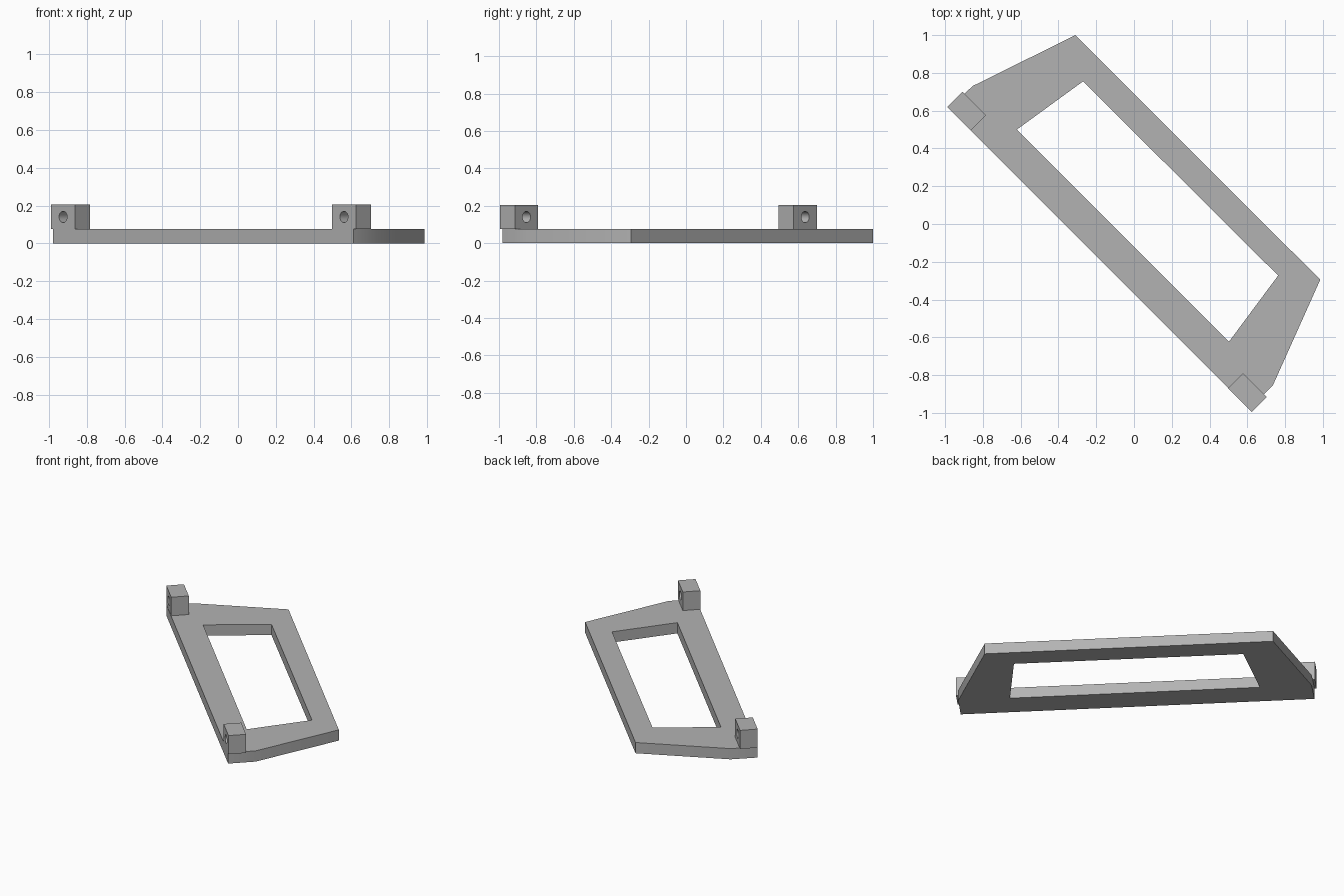
import bpy
import bmesh
from math import radians
from mathutils import Matrix, Vector

if "Cube" in bpy.data.objects:
    bpy.data.objects.remove(bpy.data.objects["Cube"], do_unlink=True)

PLATE_TOP = 0.075
LUG_TOP = 0.205

grey = bpy.data.materials.new("plain grey")
grey.use_nodes = True
grey.diffuse_color = (0.45, 0.45, 0.45, 1)
grey.node_tree.nodes["Principled BSDF"].inputs["Base Color"].default_value = (0.45, 0.45, 0.45, 1)


def add_object(name, bm):
    bmesh.ops.recalc_face_normals(bm, faces=bm.faces)
    mesh = bpy.data.meshes.new(name)
    bm.to_mesh(mesh)
    bm.free()
    mesh.materials.append(grey)
    obj = bpy.data.objects.new(name, mesh)
    bpy.context.collection.objects.link(obj)
    return obj


def prism(name, outline, z0, z1):
    """Extrude a flat outline from z0 up to z1."""
    bm = bmesh.new()
    base = bm.faces.new([bm.verts.new((x, y, z0)) for x, y in outline])
    top = bmesh.ops.extrude_face_region(bm, geom=[base])["geom"]
    verts = [v for v in top if isinstance(v, bmesh.types.BMVert)]
    bmesh.ops.translate(bm, verts=verts, vec=(0, 0, z1 - z0))
    return add_object(name, bm)


def drill(name, centre, axis):
    """Round cutter lying along a horizontal axis."""
    bm = bmesh.new()
    turn = axis.to_track_quat("Z", "Y").to_matrix().to_4x4()
    bmesh.ops.create_cone(bm, cap_ends=True, segments=32, radius1=0.03, radius2=0.03,
                          depth=0.4, matrix=Matrix.Translation(centre) @ turn)
    return add_object(name, bm)


def cut(obj, cutter):
    cutter.hide_render = True
    mod = obj.modifiers.new("cut", "BOOLEAN")
    mod.operation = "DIFFERENCE"
    mod.solver = "EXACT"
    mod.object = cutter
    bpy.ops.object.select_all(action="DESELECT")
    obj.select_set(True)
    bpy.context.view_layer.objects.active = obj
    bpy.ops.object.modifier_apply(modifier=mod.name)
    bpy.data.objects.remove(cutter, do_unlink=True)
    bpy.ops.object.shade_smooth_by_angle(angle=radians(30))


# Diagonal base plate with a trapezoid window
plate = prism("base_plate", [(-0.98, 0.61), (0.61, -0.98), (0.735, -0.855),
                             (0.986, -0.295), (-0.31, 1.0), (-0.855, 0.73)], 0, PLATE_TOP)
window = prism("window_cutter", [(-0.62, 0.50), (0.503, -0.623),
                                 (0.763, -0.273), (-0.27, 0.755)], -0.1, 0.2)
cut(plate, window)

# Drilled lugs at both ends of the long edge
ALONG = Vector((0.125, -0.125, 0))
ACROSS = Vector((0.08, 0.08, 0))
for name, corner in (("left_lug", (0.498, -0.87)), ("right_lug", (-0.988, 0.62))):
    start = Vector((*corner, 0))
    outline = [start, start + ALONG, start + ALONG + ACROSS, start + ACROSS]
    lug = prism(name, [p.xy for p in outline], PLATE_TOP, LUG_TOP)
    centre = start + (ALONG + ACROSS) / 2 + Vector((0, 0, (PLATE_TOP + LUG_TOP) / 2))
    cut(lug, drill(name + "_drill", centre, ACROSS))
